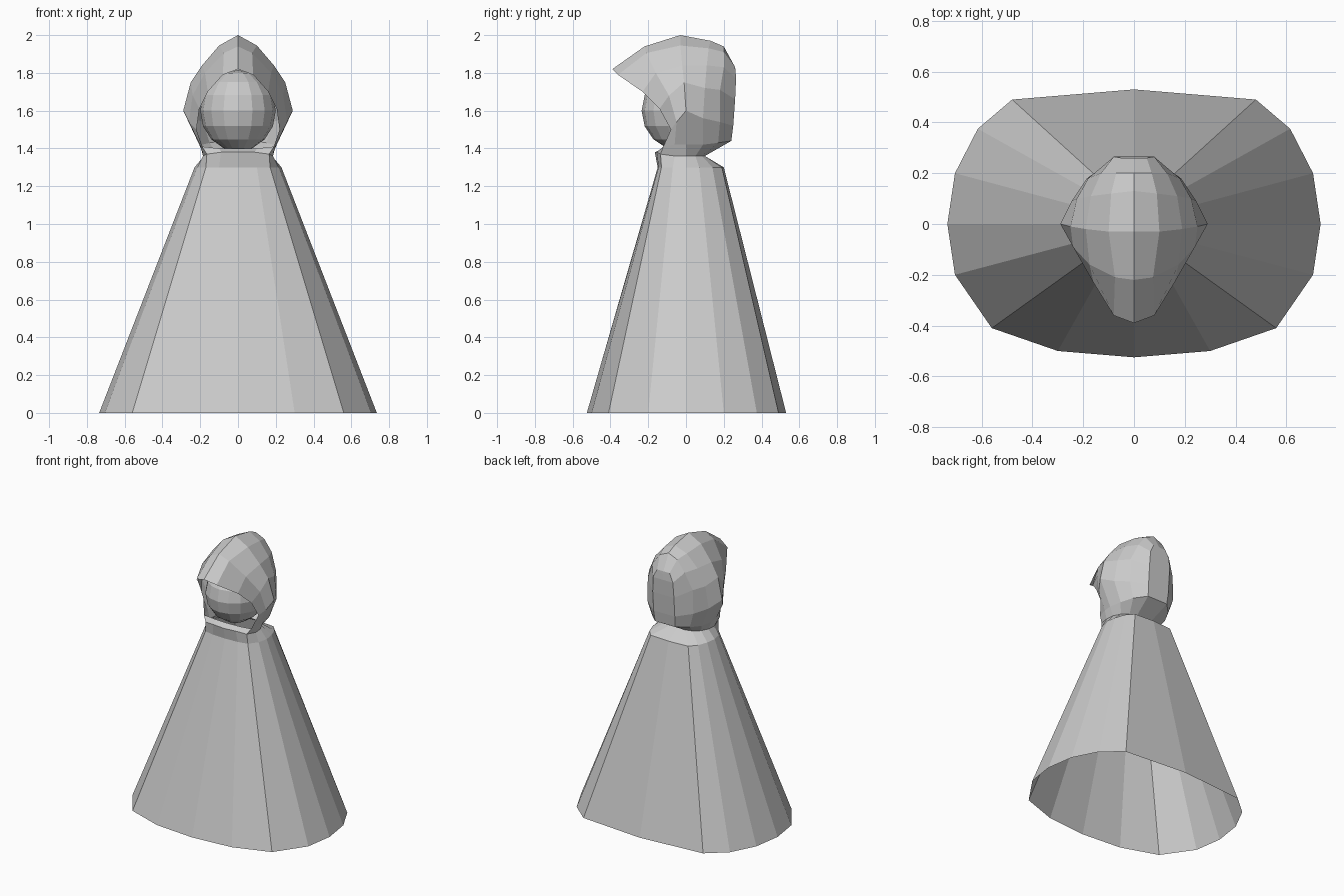
import bpy, bmesh


def add_mesh(name, bm):
    bmesh.ops.remove_doubles(bm, verts=bm.verts, dist=0.0005)
    bmesh.ops.recalc_face_normals(bm, faces=bm.faces)
    me = bpy.data.meshes.new(name)
    bm.to_mesh(me)
    bm.free()
    ob = bpy.data.objects.new(name, me)
    bpy.context.collection.objects.link(ob)
    return ob


def half_loft(name, rows):
    """Skin quads between rows of points on the +x side, and mirror them."""
    bm = bmesh.new()
    for s in (1, -1):
        grid = [[bm.verts.new((s * x, y, z)) for x, y, z in r] for r in rows]
        for a, b in zip(grid, grid[1:]):
            for i in range(len(a) - 1):
                bm.faces.new((a[i], a[i + 1], b[i + 1], b[i]))
    bmesh.ops.dissolve_degenerate(bm, dist=0.0005, edges=bm.edges)
    return add_mesh(name, bm)


# Robe: open hem, shoulder ring and collar, front centre to back centre
hem = [(0, -.525), (.30, -.50), (.56, -.41), (.705, -.20), (.735, 0),
       (.705, .20), (.615, .375), (.48, .49), (0, .53)]
shoulder = [(0, -.15), (.10, -.145), (.17, -.13), (.215, -.07), (.23, 0),
            (.22, .07), (.195, .14), (.15, .19), (0, .20)]
collar = [(0, -.165, 1.38), (.09, -.155, 1.38), (.165, -.135, 1.37),
          (.185, -.06, 1.36), (.18, 0, 1.36), (.155, .05, 1.36),
          (.11, .085, 1.36), (.06, .10, 1.36), (0, .10, 1.36)]
half_loft("robe", [[(x, y, 0) for x, y in hem],
                   [(x, y, 1.3) for x, y in shoulder], collar])

# Hood: ribs running from the crown down to the collar, face rim to back
ribs = [
    [(0, -.39, 1.82), (.08, -.36, 1.79), (.16, -.23, 1.70), (.205, -.14, 1.61),
     (.22, -.08, 1.50), (.19, -.12, 1.41)],
    [(0, -.22, 1.94), (.075, -.21, 1.905), (.175, -.16, 1.80), (.24, -.09, 1.68),
     (.26, -.05, 1.54), (.20, -.06, 1.42)],
    [(0, -.03, 2.0), (.10, -.03, 1.945), (.19, -.02, 1.84), (.25, -.01, 1.75),
     (.29, 0, 1.60), (.205, 0, 1.42)],
    [(0, .13, 1.97), (.09, .12, 1.93), (.17, .11, 1.84), (.225, .10, 1.72),
     (.245, .09, 1.56), (.19, .09, 1.42)],
    [(0, .20, 1.94), (.07, .20, 1.91), (.13, .20, 1.83), (.18, .18, 1.71),
     (.185, .18, 1.54), (.15, .17, 1.43)],
    [(0, .26, 1.83), (.05, .26, 1.83), (.08, .265, 1.77), (.085, .26, 1.66),
     (.085, .25, 1.52), (.08, .24, 1.44)],
    [(0, .26, 1.83), (0, .262, 1.81), (0, .265, 1.77), (0, .26, 1.66),
     (0, .25, 1.52), (0, .24, 1.44)],
]
neck = [collar[i] for i in (2, 3, 4, 5, 6, 7, 8)]
half_loft("hood", [r + [n] for r, n in zip(ribs, neck)])

# Collar lip under the face opening
lip = [(0, -.12, 1.40), (.10, -.115, 1.40), (.19, -.12, 1.41)]
half_loft("collar_lip", [collar[:3], lip])

# Faceless head inside the hood
bm = bmesh.new()
bmesh.ops.create_uvsphere(bm, u_segments=16, v_segments=8, radius=1)
for v in bm.verts:
    v.co = (v.co.x * .2, v.co.y * .215 - .02, v.co.z * .215 + 1.6)
add_mesh("head", bm)
